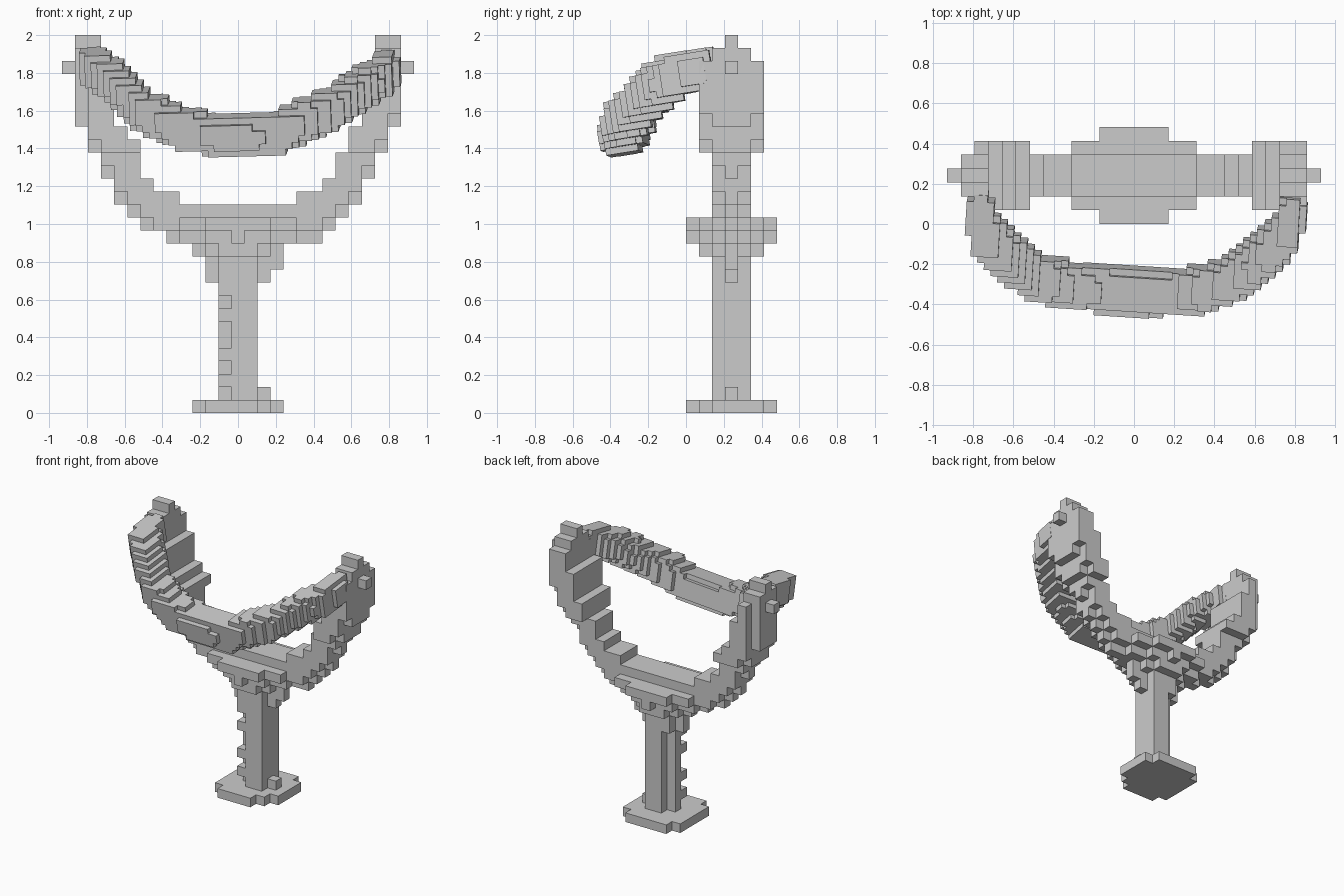
import bpy, bmesh
from math import radians
from mathutils import Vector, Matrix, Euler

cube = bpy.data.objects.get("Cube")
if cube:
    bpy.data.objects.remove(cube, do_unlink=True)

U = 2 / 29  # edge of one block

grey = bpy.data.materials.new("plain grey")
grey.use_nodes = True
colour = (0.6, 0.6, 0.6, 1)
grey.diffuse_color = colour
grey.node_tree.nodes["Principled BSDF"].inputs["Base Color"].default_value = colour


def block_mesh(name, cells, matrix):
    """Make one object from the exposed sides of a set of blocks."""
    bm = bmesh.new()
    for cell in cells:
        for axis in range(3):
            for sign in (-1, 1):
                near = list(cell)
                near[axis] += sign
                if tuple(near) in cells:
                    continue
                a, b = (axis + 1) % 3, (axis + 2) % 3
                corners = []
                for p, q in ((-1, -1), (1, -1), (1, 1), (-1, 1))[::sign]:
                    v = Vector(cell)
                    v[axis] += sign / 2
                    v[a] += p / 2
                    v[b] += q / 2
                    corners.append(bm.verts.new(v))
                bm.faces.new(corners)
    bmesh.ops.remove_doubles(bm, verts=bm.verts, dist=0.01)
    bmesh.ops.dissolve_limit(bm, angle_limit=0.01, verts=bm.verts, edges=bm.edges)
    bm.transform(matrix)
    mesh = bpy.data.meshes.new(name)
    bm.to_mesh(mesh)
    bm.free()
    mesh.materials.append(grey)
    bpy.context.collection.objects.link(bpy.data.objects.new(name, mesh))


def box(x0, x1, depth, z0, z1):
    """Blocks between inclusive limits, depth blocks either side of y = 0."""
    return {(x, y, z) for x in range(x0, x1 + 1)
            for y in range(-depth, depth + 1) for z in range(z0, z1 + 1)}


wood_matrix = Matrix.Translation((0, 3.5 * U, U / 2)) @ Matrix.Scale(U, 4)

# Foot with clipped corners and one loose block
foot = {(x, y, z) for x, y, z in box(-3, 3, 3, 0, 0)
        if abs(x) + abs(y) < 6 and x - y < 5}
foot.add((2, 0, 1))
block_mesh("foot", foot, wood_matrix)

# Handle with a clipped back edge and a nibbled front edge
handle = box(-1, 1, 1, 1, 10)
for z in range(1, 10):
    handle.discard((-1, 1, z))
    if z in (1, 3, 5, 6, 8):
        handle.discard((-1, -1, z))
block_mesh("handle", handle, wood_matrix)

# Fork crotch, thickest in the middle and tapering down to the handle
crotch = box(-2, 2, 0, 10, 11) | box(-1, 1, 1, 11, 11) | box(3, 3, 0, 11, 11)
crotch |= box(-3, 3, 0, 12, 12) | box(-2, 2, 1, 12, 12) | box(-1, 1, 2, 12, 12)
crotch |= box(-5, 6, 0, 13, 13) | box(-4, 4, 1, 13, 13) | box(-2, 2, 2, 13, 13)
crotch |= box(0, 0, 3, 13, 13) | box(-2, 2, 3, 14, 14) | box(-4, 4, 2, 14, 14)
crotch |= box(-6, 6, 1, 14, 15) | box(-7, 7, 0, 14, 14)
block_mesh("fork_crotch", crotch, wood_matrix)

# Fork arms: inner block, outer block, depth, first layer, last layer
steps = [(7, 7, 1, 15, 15), (8, 8, 0, 15, 15), (5, 8, 1, 16, 16), (9, 9, 0, 16, 16),
         (7, 9, 1, 17, 17), (8, 9, 1, 18, 19), (10, 10, 0, 18, 18),
         (10, 10, 1, 19, 19), (9, 10, 2, 20, 21), (11, 11, 1, 20, 20),
         (11, 11, 2, 21, 21), (10, 11, 2, 22, 24), (12, 12, 1, 22, 26),
         (11, 11, 2, 25, 26), (11, 12, 1, 27, 27), (11, 12, 0, 28, 28),
         (13, 13, 0, 26, 26)]
arm = set()
for step in steps:
    arm |= box(*step)
block_mesh("left_fork_arm", arm | box(12, 12, 2, 23, 26), wood_matrix)
right_arm = {(-x, y, z) for x, y, z in arm | box(8, 8, 2, 20, 20)}
block_mesh("right_fork_arm", right_arm, wood_matrix)

# Sagging band: small blocks kept near a path, in a slightly tilted grid
path = [Vector(p) for p in (
    (-.77, .04, 1.835), (-.74, -.05, 1.82), (-.63, -.16, 1.74), (-.5, -.26, 1.6),
    (-.28, -.315, 1.5), (0, -.335, 1.46), (.2, -.34, 1.48), (.35, -.325, 1.55),
    (.5, -.27, 1.61), (.65, -.15, 1.72), (.76, -.04, 1.78), (.785, .04, 1.8))]
tilt = Euler((radians(9), radians(-1.5), radians(-3.7))).to_matrix().to_4x4()
SMALL = U / 2
band_matrix = Matrix.Translation((0, -.3, 1.46)) @ tilt @ Matrix.Scale(SMALL, 4)
to_grid = band_matrix.inverted()
half = Vector((.062, .11, .102)) / SMALL
band = set()
for start, end in zip(path, path[1:]):
    for i in range(9):
        p = to_grid @ start.lerp(end, i / 8)
        near = Vector([round(c) for c in p])
        for x, y, z in box(-3, 3, 4, -4, 4):
            cell = near + Vector((x, y, z))
            if sum(((cell[k] - p[k]) / half[k]) ** 4 for k in range(3)) < 1:
                band.add(tuple(int(c) for c in cell))
block_mesh("sling_band", band, band_matrix)
